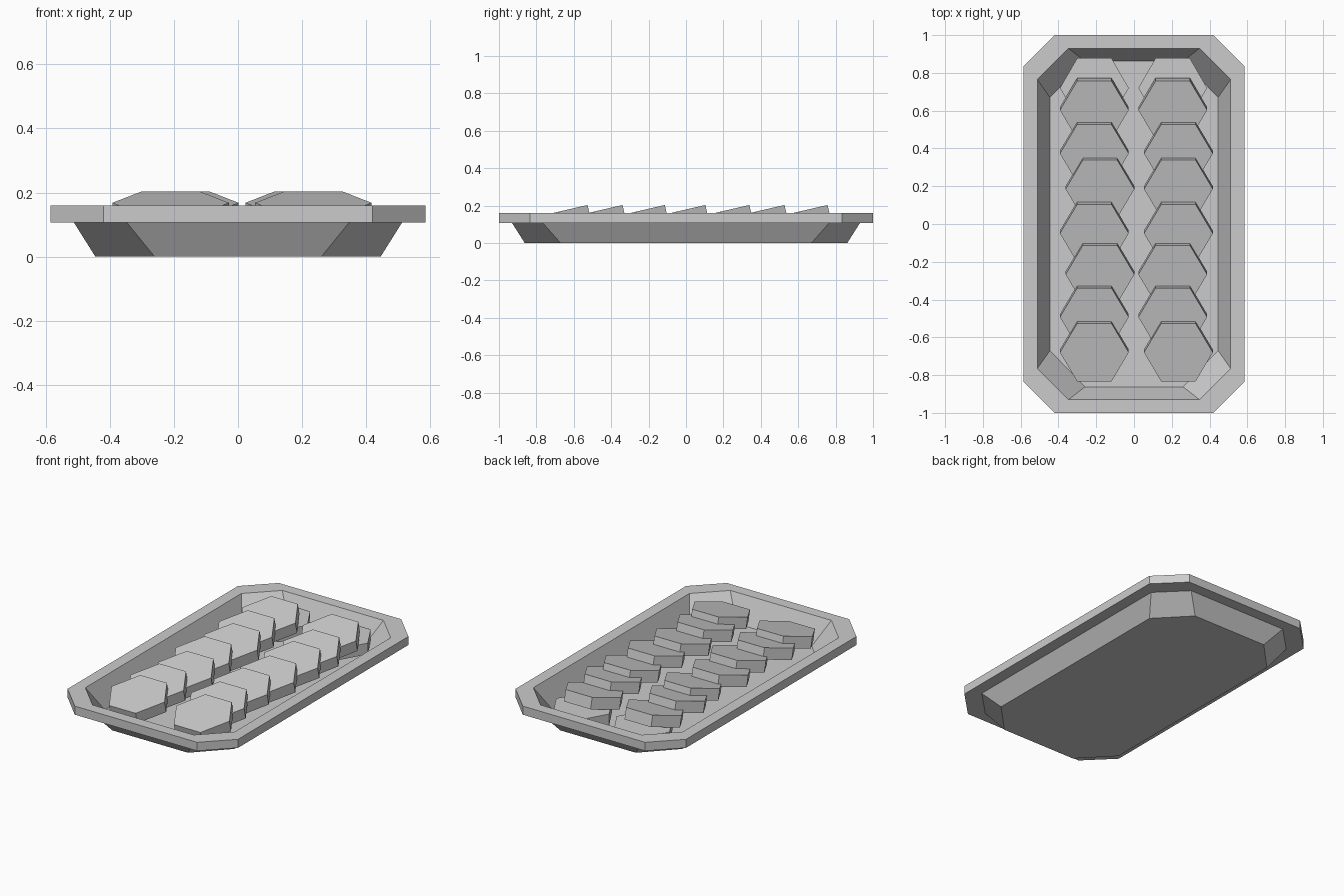
import bpy, bmesh, math

cube = bpy.data.objects.get("Cube")
if cube:
    bpy.data.objects.remove(cube, do_unlink=True)

grey = bpy.data.materials.new("light grey")
grey.use_nodes = True
colour = (0.6, 0.6, 0.6, 1)
grey.diffuse_color = colour
grey.node_tree.nodes["Principled BSDF"].inputs["Base Color"].default_value = colour


def finish(name, bm):
    bmesh.ops.recalc_face_normals(bm, faces=bm.faces)
    mesh = bpy.data.meshes.new(name)
    bm.to_mesh(mesh)
    bm.free()
    mesh.materials.append(grey)
    obj = bpy.data.objects.new(name, mesh)
    bpy.context.collection.objects.link(obj)
    return obj


def octagon(bm, half_x, half_y, cut_x, cut_y, z):
    """Rectangle with cut corners: cut_x and cut_y are where the cuts start."""
    quarter = [(half_x, cut_y), (cut_x, half_y)]
    points = quarter + [(-x, y) for x, y in reversed(quarter)]
    points += [(-x, -y) for x, y in points]
    return [bm.verts.new((x, y, z)) for x, y in points]


# Tray: bottom, sloped outer wall, rim, sloped inner wall, floor
bm = bmesh.new()
outline = [
    (0.445, 0.862, 0.26, 0.67, 0.0),
    (0.512, 0.93, 0.347, 0.765, 0.107),
    (0.585, 1.0, 0.42, 0.835, 0.107),
    (0.585, 1.0, 0.42, 0.835, 0.16),
    (0.512, 0.93, 0.347, 0.765, 0.16),
    (0.445, 0.862, 0.26, 0.67, 0.004),
]
rings = [octagon(bm, *ring) for ring in outline]
for low, high in zip(rings, rings[1:]):
    for i in range(8):
        j = (i + 1) % 8
        bm.faces.new((low[i], low[j], high[j], high[i]))
bm.faces.new(rings[0])
bm.faces.new(rings[-1])
finish("tray", bm)


# Hexagonal slices, with the origin at the centre of the top face
def slice_piece(name, x, y, z, tilt):
    bm = bmesh.new()
    radius, thickness = 0.182, 0.07
    bmesh.ops.create_cone(bm, cap_ends=True, segments=6, radius1=radius,
                          radius2=radius, depth=thickness)
    for v in bm.verts:
        v.co.z -= thickness / 2
        # Points of the hexagon face sideways
        x0, y0 = v.co.x, v.co.y
        if min(abs(x0), abs(y0)) < 1e-4 and abs(y0) > abs(x0):
            v.tag = True
    if any(v.tag for v in bm.verts):
        for v in bm.verts:
            v.co.x, v.co.y = v.co.y, -v.co.x
    obj = finish(name, bm)
    obj.location = (x, y, z)
    obj.rotation_euler.x = math.radians(tilt)


# Two overlapping columns leaning towards the front
rows = [0.603, 0.373, 0.185, -0.05, -0.267, -0.493, -0.68]
right_x = [-0.21, -0.21, -0.18, -0.21, -0.18, -0.21, -0.21]
left_x = [0.205, 0.235, 0.235, 0.235, 0.205, 0.205, 0.235]
for side, column in (("right", right_x), ("left", left_x)):
    for n, (x, y) in enumerate(zip(column, rows)):
        slice_piece(f"{side}_slice_{n + 1}", x, y, 0.168, 13)
    # Lower slice supporting the last leaning one
    slice_piece(f"{side}_base_slice", column[0], 0.72, 0.11, 0)
